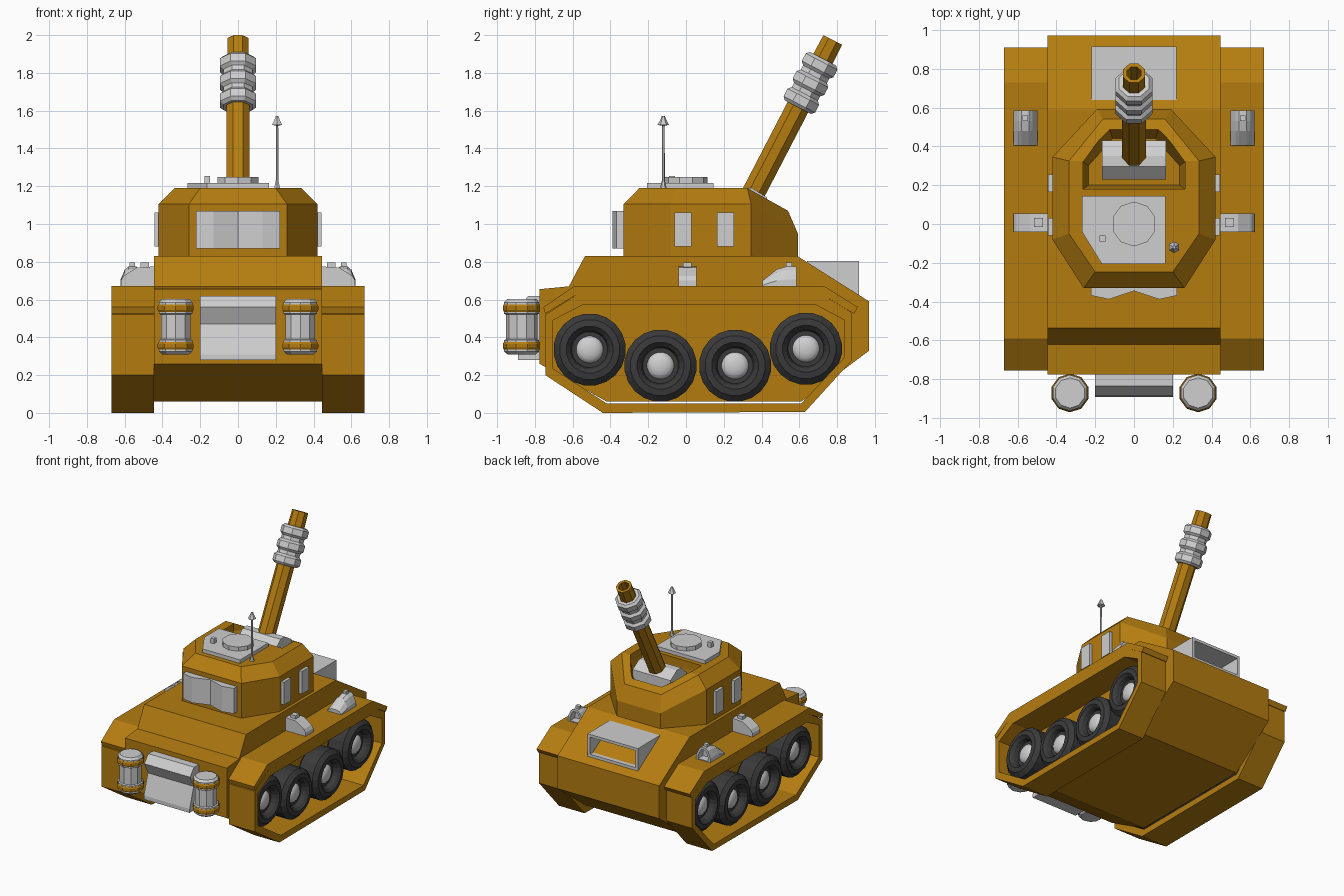
import bpy, bmesh, math
from mathutils import Matrix, Vector

if "Cube" in bpy.data.objects:
    bpy.data.objects.remove(bpy.data.objects["Cube"])


def material(name, r, g, b):
    m = bpy.data.materials.new(name)
    m.diffuse_color = (r, g, b, 1)
    m.use_nodes = True
    m.node_tree.nodes["Principled BSDF"].inputs["Base Color"].default_value = m.diffuse_color
    return m


OCHRE = material("ochre_paint", 0.456, 0.202, 0.005)
GREY = material("light_grey_metal", 0.62, 0.62, 0.62)
RUBBER = material("dark_rubber", 0.042, 0.042, 0.042)


def finish(name, bm, mat, fix=True):
    if fix:
        bmesh.ops.recalc_face_normals(bm, faces=bm.faces[:])
    me = bpy.data.meshes.new(name)
    bm.to_mesh(me)
    bm.free()
    me.materials.append(mat)
    ob = bpy.data.objects.new(name, me)
    bpy.context.collection.objects.link(ob)
    return ob


def loft(name, loops, mat, closed=False, caps=True):
    """Skin between loops of 3D points; closed joins last loop to first."""
    bm = bmesh.new()
    rings = [[bm.verts.new(p) for p in lp] for lp in loops]
    n = len(rings[0])
    pairs = list(zip(rings, rings[1:])) + ([(rings[-1], rings[0])] if closed else [])
    for a, b in pairs:
        for i in range(n):
            j = (i + 1) % n
            bm.faces.new((a[i], a[j], b[j], b[i]))
    if caps and not closed:
        bm.faces.new(rings[0])
        bm.faces.new(rings[-1])
    return finish(name, bm, mat)


def prism(name, pts, axis, a, b, mat):
    """Extrude a 2D profile: (y,z) along x, (x,z) along y, or (x,y) along z."""
    put = {"x": lambda p, h: (h, p[0], p[1]),
           "y": lambda p, h: (p[0], h, p[1]),
           "z": lambda p, h: (p[0], p[1], h)}[axis]
    return loft(name, [[put(p, h) for p in pts] for h in (a, b)], mat)


def box(name, x0, x1, y0, y1, z0, z1, mat):
    return prism(name, [(x0, y0), (x1, y0), (x1, y1), (x0, y1)], "z", z0, z1, mat)


def lathe(name, prof, n, mtx, mat, closed=False):
    """Spin (height, radius) points round local z."""
    loops = []
    for h, r in prof:
        angs = [2 * math.pi * (i + 0.5) / n for i in range(n)]
        loops.append([mtx @ Vector((r * math.cos(t), r * math.sin(t), h)) for t in angs])
    return loft(name, loops, mat, closed)


def hollow(ob, inset, depth):
    """Sink an opening into the face that looks furthest along +y."""
    bm = bmesh.new()
    bm.from_mesh(ob.data)
    f = max(bm.faces, key=lambda f: (round(f.normal.y, 3), f.calc_area()))
    bmesh.ops.inset_region(bm, faces=[f], thickness=inset, use_even_offset=True)
    new = bmesh.ops.extrude_discrete_faces(bm, faces=[f])["faces"][0]
    bmesh.ops.translate(bm, verts=new.verts[:], vec=(0, -depth, 0))
    bm.to_mesh(ob.data)
    bm.free()


def mirrored(half):
    """Complete a right-hand outline, listed front to back, with its left half."""
    return half + [(-p[0], *p[1:]) for p in reversed(half)]


# Hull
prism("hull", [(-0.775, 0.26), (-0.775, 0.655), (-0.62, 0.67), (-0.535, 0.83), (0.59, 0.83),
               (0.97, 0.59), (0.97, 0.33), (0.61, 0.06), (-0.42, 0.06)], "x", -0.445, 0.445, OCHRE)

# Track bands, fenders and wheels
outer = [(-0.745, 0.2), (-0.745, 0.52), (-0.57, 0.632), (0.71, 0.632), (0.88, 0.53),
         (0.88, 0.28), (0.63, 0.005), (-0.44, 0.0)]
inner = [(-0.705, 0.235), (-0.705, 0.49), (-0.55, 0.57), (0.69, 0.57), (0.84, 0.49),
         (0.84, 0.295), (0.61, 0.05), (-0.42, 0.05)]
fender = [(-0.755, 0.56), (-0.59, 0.672), (0.73, 0.672), (0.91, 0.56), (0.89, 0.525),
          (0.71, 0.632), (-0.57, 0.632), (-0.745, 0.525)]
tyre = [(0.45, 0.10), (0.45, 0.16), (0.475, 0.192), (0.60, 0.192), (0.63, 0.16),
        (0.635, 0.125), (0.615, 0.105), (0.58, 0.095)]
hub = [(0.57, 0.075), (0.585, 0.07), (0.60, 0.05), (0.607, 0.025), (0.608, 0.003)]
for s, side in ((1, "right"), (-1, "left")):
    loft(f"track_band_{side}", [[(s * x, y, z) for y, z in lp] for lp, x in
         ((outer, 0.445), (outer, 0.67), (inner, 0.67), (inner, 0.445))], OCHRE, closed=True)
    prism(f"fender_{side}", fender, "x", s * 0.44, s * 0.67, OCHRE)
    for k, (y, z) in enumerate([(-0.51, 0.335), (-0.135, 0.25), (0.26, 0.25), (0.635, 0.34)]):
        m = Matrix.Translation((0, y, z)) @ Matrix.Rotation(s * math.pi / 2, 4, "Y")
        lathe(f"tyre_{side}_{k}", tyre, 20, m, RUBBER)
        cap = lathe(f"hub_{side}_{k}", hub, 20, m, GREY)
        cap.data.polygons.foreach_set("use_smooth", [True] * len(cap.data.polygons))

    # Fender fittings: sloped side lamp and hooded rear lamp, each with a knob
    prism(f"side_lamp_{side}", [(s * x, z) for x, z in
          ((0.44, 0.66), (0.44, 0.775), (0.535, 0.77), (0.605, 0.725), (0.62, 0.70), (0.62, 0.66))],
          "y", -0.04, 0.055, GREY)
    box(f"side_lamp_knob_{side}", s * 0.47, s * 0.515, -0.015, 0.03, 0.76, 0.797, GREY)
    arch = [(0.497, 0.0), (0.497, 0.4), (0.522, 0.85), (0.54, 1), (0.58, 1), (0.6, 0.85), (0.622, 0.4), (0.622, 0.0)]
    lamp = loft(f"rear_lamp_{side}", [[(s * x, y, 0.66 + h * t) for x, t in arch]
                for y, h in ((0.405, 0.04), (0.48, 0.10), (0.53, 0.115), (0.585, 0.115))], GREY)
    hollow(lamp, 0.018, 0.06)
    box(f"rear_lamp_knob_{side}", s * 0.545, s * 0.575, 0.53, 0.56, 0.765, 0.795, GREY)

    # Front canisters with two straps
    m = Matrix.Translation((s * 0.33, -0.87, 0))
    lathe(f"canister_{side}", [(0.31, 0.075), (0.325, 0.093), (0.385, 0.093), (0.39, 0.083),
          (0.52, 0.083), (0.525, 0.093), (0.585, 0.093), (0.602, 0.078)], 10, m, GREY)
    for k, z in enumerate((0.335, 0.535)):
        lathe(f"canister_strap_{side}_{k}", [(z, 0.085), (z, 0.094), (z + 0.01, 0.1), (z + 0.03, 0.1),
              (z + 0.04, 0.094), (z + 0.04, 0.085)], 10, m, OCHRE, closed=True)

    # Turret side windows
    for k, y in enumerate((-0.06, 0.165)):
        box(f"turret_side_window_{side}_{k}", s * 0.39, s * 0.443, y, y + 0.09, 0.88, 1.06, GREY)

# Front panel between the canisters
prism("front_panel", [(-0.76, 0.28), (-0.76, 0.62), (-0.835, 0.62), (-0.885, 0.56), (-0.84, 0.47),
                      (-0.89, 0.31), (-0.89, 0.28)], "x", -0.2, 0.2, GREY)

# Open box on the rear slope
rear = box("rear_vent_box", -0.22, 0.22, 0.64, 0.915, 0.625, 0.803, GREY)
hollow(rear, 0.022, 0.2)

# Turret: upright octagon, sloped shoulder, roof dropping at the back
base = mirrored([(0.26, -0.33, 0.825), (0.42, -0.08, 0.825), (0.42, 0.345, 0.825), (0.19, 0.592, 0.825)])
mid = [(x, y, 0.95 if y > 0.5 else 1.105) for x, y, z in base]
top = mirrored([(0.2, -0.247, 1.19), (0.335, -0.05, 1.19), (0.335, 0.325, 1.19), (0.16, 0.54, 1.07)])
turret = loft("turret", [base, mid, top], OCHRE)
bm = bmesh.new()
bm.from_mesh(turret.data)
bm.verts.ensure_lookup_table()
bmesh.ops.connect_verts(bm, verts=[bm.verts[18], bm.verts[21]])
bm.to_mesh(turret.data)
bm.free()

# Gun recess cut into the turret roof
well = mirrored([(0.262, 0.18), (0.262, 0.32), (0.13, 0.5)])
floor = mirrored([(0.235, 0.2), (0.235, 0.3), (0.11, 0.44)])
cutter = loft("recess_cutter", [[(x, y, 1.0) for x, y in floor], [(x, y, 1.13) for x, y in well],
                                [(x, y, 1.3) for x, y in well]], OCHRE)
cutter.hide_render = True
mod = turret.modifiers.new("recess", "BOOLEAN")
mod.operation, mod.object, mod.solver = "DIFFERENCE", cutter, "EXACT"
bpy.context.view_layer.objects.active = turret
bpy.ops.object.modifier_apply(modifier="recess")
bpy.data.objects.remove(cutter)

# Gun mount, hollow barrel and ribbed muzzle sleeve
prism("gun_mount", [(0.23, 0.98), (0.23, 1.13), (0.295, 1.19), (0.35, 1.19), (0.43, 1.14), (0.43, 0.98)],
      "x", -0.165, 0.165, GREY)
gun = Matrix.Translation((0, 0.36, 1.17)) @ Matrix.Rotation(math.radians(-27.4), 4, "X")
lathe("gun_barrel", [(-0.1, 0.066), (0.55, 0.066), (0.906, 0.06), (0.906, 0.04), (0.72, 0.04)], 8, gun, OCHRE)
sleeve = [(0.505, 0.062)]
for t in (0.505, 0.61, 0.715):
    sleeve += [(t, 0.084), (t + 0.017, 0.102), (t + 0.062, 0.102), (t + 0.079, 0.084)]
sleeve.append((0.794, 0.062))
lathe("muzzle_sleeve", sleeve, 8, gun, GREY, closed=True)

# Roof plate, hatch, knob and antenna
prism("roof_plate", [(-0.268, 0.145), (0.163, 0.145), (0.163, -0.207), (-0.165, -0.207), (-0.268, -0.04)],
      "z", 1.18, 1.218, GREY)
lathe("hatch", [(1.21, 0.115), (1.25, 0.115)], 10, Matrix.Identity(4), GREY)
box("roof_knob", -0.178, -0.147, -0.09, -0.058, 1.21, 1.255, GREY)
lathe("antenna", [(1.18, 0.02), (1.21, 0.013), (1.23, 0.008), (1.52, 0.007), (1.525, 0.03),
                  (1.56, 0.012), (1.573, 0.008)], 6, Matrix.Translation((0.207, -0.12, 0)), GREY)

# Front turret visor with two shallow bulges
prism("turret_visor", [(0.222, -0.32), (0.222, -0.368), (0.13, -0.388), (0, -0.345), (-0.13, -0.388),
                       (-0.222, -0.368), (-0.222, -0.32)], "z", 0.87, 1.07, GREY)
